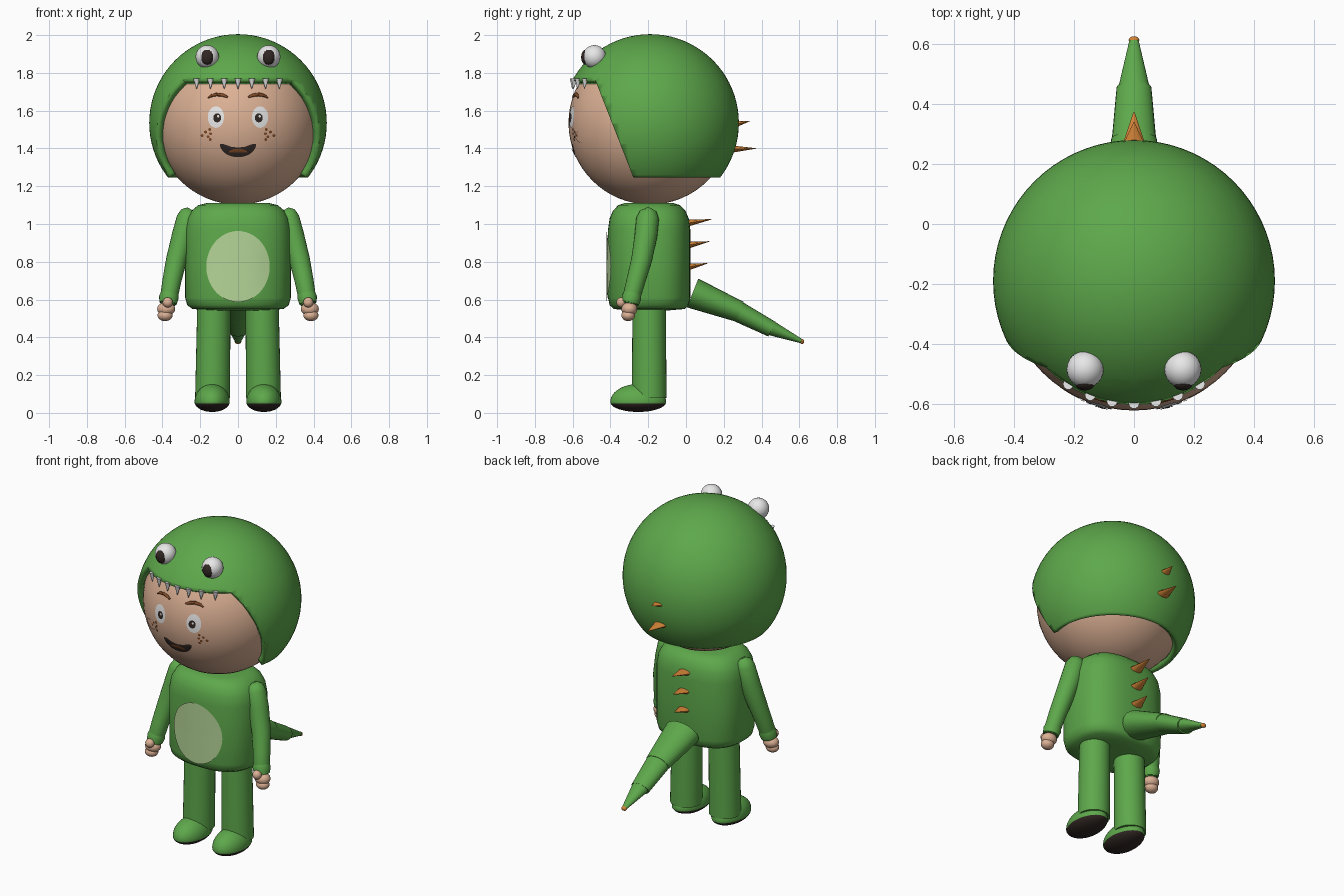
import bpy, bmesh, math
from mathutils import Vector, Matrix

cube = bpy.data.objects.get("Cube")
if cube:
    bpy.data.objects.remove(cube)


def material(name, rgb):
    m = bpy.data.materials.new(name)
    m.use_nodes = True
    m.diffuse_color = (*rgb, 1)
    m.node_tree.nodes["Principled BSDF"].inputs["Base Color"].default_value = (*rgb, 1)
    return m


GREEN = material("costume green", (.11, .39, .07))
SKIN = material("skin", (.72, .44, .30))
BELLY = material("pale green", (.46, .66, .31))
ORANGE = material("spike orange", (.68, .24, .04))
BROWN = material("hair brown", (.22, .07, .02))
WHITE = material("white", (.8, .8, .8))
DARK = material("dark", (.03, .02, .017))

HEAD = Vector((0, -.19, 1.535))
FACE_R, HOOD_R = .432, .47
BODY_Y, BODY_RX, BODY_RY, POWER = -.195, .28, .218, 2.6
made = []


def finish(name, bm, *mats):
    me = bpy.data.meshes.new(name)
    bm.to_mesh(me)
    bm.free()
    for m in mats:
        me.materials.append(m)
    ob = bpy.data.objects.new(name, me)
    bpy.context.collection.objects.link(ob)
    made.append(ob)
    return ob


def loft(name, rings, mat, cap_start=True):
    """Skin a list of equal rings of points."""
    bm = bmesh.new()
    rows = [[bm.verts.new(p) for p in ring] for ring in rings]
    n = len(rows[0])
    for a, b in zip(rows, rows[1:]):
        for i in range(n):
            j = (i + 1) % n
            bm.faces.new((a[i], a[j], b[j], b[i]))
    bm.faces.new(rows[-1])
    if cap_start:
        bm.faces.new(rows[0][::-1])
    bmesh.ops.recalc_face_normals(bm, faces=bm.faces)
    if not cap_start and sum(f.normal.y for f in bm.faces) > 0:
        bmesh.ops.reverse_faces(bm, faces=bm.faces)
    return finish(name, bm, mat)


def tube(name, path, radii, mat, wide=1, n=24):
    pts = [Vector(p) for p in path]
    rings = []
    for i, p in enumerate(pts):
        t = (pts[min(i + 1, len(pts) - 1)] - pts[max(i - 1, 0)]).normalized()
        u = (Vector((1, 0, 0)) - t * t.x).normalized()
        v = t.cross(u)
        rings.append([p + u * (wide * radii[i] * math.cos(a)) + v * (radii[i] * math.sin(a))
                      for a in (k * math.tau / n for k in range(n))])
    return loft(name, rings, mat)


def ball(name, centre, size, mat, n=24):
    bm = bmesh.new()
    bmesh.ops.create_uvsphere(bm, u_segments=n, v_segments=n // 2, radius=1)
    bmesh.ops.transform(bm, verts=bm.verts,
                        matrix=Matrix.Translation(centre) @ Matrix.Diagonal((*size, 1)))
    return finish(name, bm, mat)


def on_face(x, z, lift=0):
    r = FACE_R + lift
    return Vector((x, HEAD.y - math.sqrt(r * r - x * x - (z - HEAD.z) ** 2), z))


def on_body(x, z, lift=0):
    return Vector((x, BODY_Y - lift - BODY_RY * (1 - abs(x / BODY_RX) ** POWER) ** (1 / POWER), z))


def patch(name, cx, cz, rx, rz, mat, lift, surface=on_face, start=0, sweep=math.tau, n=32):
    """Thin painted ellipse, or part of one, laid on a surface."""
    outline = [(rx * math.cos(start + sweep * k / n), rz * math.sin(start + sweep * k / n))
               for k in range(n)]
    mx, mz = (sum(c) / n for c in zip(*outline))
    rings = [[surface(cx + mx + (x - mx) * s, cz + mz + (z - mz) * s, lift) for x, z in outline]
             for s in (1, .75, .5, .25, .03)]
    return loft(name, rings, mat, cap_start=False)


# Head and open hood
ball("head", HEAD, (FACE_R,) * 3, SKIN, 64)
bm = bmesh.new()
bmesh.ops.create_uvsphere(bm, u_segments=72, v_segments=40, radius=HOOD_R)
bmesh.ops.translate(bm, verts=bm.verts, vec=HEAD)
brim, hem = 1.76, 1.245
corner, slope = Vector((0, -.48, brim)), Vector((0, .51, .2))
for co, no in ((Vector((0, 0, hem)), (0, 0, 1)), (corner, (0, 0, 1)), (corner, slope)):
    bmesh.ops.bisect_plane(bm, geom=bm.verts[:] + bm.edges[:] + bm.faces[:], plane_co=co, plane_no=no)
cut = []
for f in bm.faces:
    c = f.calc_center_median()
    if c.z < hem or (c.z < brim and (c - corner).dot(slope) < 0):
        cut.append(f)
bmesh.ops.delete(bm, geom=cut, context='FACES')
hood = finish("hood", bm, GREEN)
shell = hood.modifiers.new("thickness", 'SOLIDIFY')
shell.thickness, shell.offset = .036, -1

# Teeth along the brim
for i in range(-3, 4):
    x = i * .073
    y = HEAD.y - math.sqrt(.408 ** 2 - x * x)
    tube("tooth", [(x, y, 1.77), (x, y - .004, 1.714)], [.018, .001], WHITE, n=10)

# Trunk and belly
rings = []
for z, s in ((.543, .5), (.55, .86), (.57, .96), (.61, 1), (.8, 1), (.97, 1),
             (1.03, .96), (1.07, .88), (1.1, .75), (1.11, .6)):
    ring = []
    for k in range(48):
        c, d = math.cos(k * math.tau / 48), math.sin(k * math.tau / 48)
        e = 2 / POWER
        ring.append((BODY_RX * s * math.copysign(abs(c) ** e, c),
                     BODY_Y + BODY_RY * s * math.copysign(abs(d) ** e, d), z))
    rings.append(ring)
loft("body", rings, GREEN)
patch("belly", 0, .775, .168, .188, BELLY, .007, on_body, n=48)

# Mirrored parts
for side, s in (("left", 1), ("right", -1)):
    # Hood eyes
    ball(side + "_hood_eye", (s * .163, -.485, 1.885), (.062,) * 3, WHITE)
    ball(side + "_hood_pupil", (s * .163, -.531, 1.883), (.033, .024, .04), DARK)
    # Face details
    patch(side + "_eye", s * .117, 1.566, .043, .057, WHITE, .003)
    patch(side + "_pupil", s * .11, 1.562, .021, .024, DARK, .006)
    patch(side + "_eye_glint", s * .11 + .005, 1.57, .006, .007, WHITE, .008)
    brow = [(.055, 1.672), (.08, 1.682), (.11, 1.686), (.14, 1.68), (.16, 1.668)]
    tube(side + "_eyebrow", [on_face(s * x, z, .002) for x, z in brow],
         [.005, .009, .01, .008, .004], BROWN, n=10)
    patch(side + "_cheek", s * .215, 1.46, .05, .03, SKIN, .003)
    for x, z in ((.15, 1.5), (.145, 1.478), (.158, 1.462), (.172, 1.487), (.19, 1.468), (.147, 1.448)):
        patch(side + "_freckle", s * x, z, .008, .008, BROWN, .005, n=10)
    # Arm with cuff
    arm = [(.25, -.2, 1.078), (.257, -.2, 1.065), (.265, -.203, 1.03), (.29, -.212, .94),
           (.326, -.235, .81), (.35, -.265, .7), (.365, -.288, .615), (.372, -.295, .575)]
    tube(side + "_arm", [(s * x, y, z) for x, y, z in arm],
         [.02, .045, .06, .06, .055, .05, .047, .04], GREEN)
    tube(side + "_cuff", [(s * .362, -.283, .635), (s * .366, -.288, .612), (s * .371, -.295, .58)],
         [.046, .052, .046], GREEN)
    # Hand
    ball(side + "_palm", (s * .38, -.3, .55), (.048, .042, .036), SKIN)
    ball(side + "_fingers", (s * .386, -.306, .516), (.04, .036, .03), SKIN)
    ball(side + "_thumb", (s * .372, -.343, .585), (.027, .026, .027), SKIN)
    # Leg
    tube(side + "_leg", [(s * .127, -.195, .6), (s * .135, -.195, .08)], [.088, .092], GREEN, n=32)
    # Foot with dark sole
    bm = bmesh.new()
    bmesh.ops.create_uvsphere(bm, u_segments=40, v_segments=24, radius=1)
    for v in bm.verts:
        x, y, z = v.co
        v.co = (s * .137 + .093 * x, -.253 + .148 * y, .058 + z * (.095 if z > 0 else .053))
    bmesh.ops.bisect_plane(bm, geom=bm.verts[:] + bm.edges[:] + bm.faces[:],
                           plane_co=(0, 0, .05), plane_no=(0, 0, 1))
    for f in bm.faces:
        f.material_index = int(f.calc_center_median().z < .05)
    finish(side + "_foot", bm, GREEN, DARK)

# Mouth and tongue
patch("mouth", 0, 1.424, .096, .07, DARK, .003, start=math.pi, sweep=math.pi * 1.03)
patch("tongue", 0, 1.378, .05, .02, BROWN, .006, start=0, sweep=math.pi * 1.03)

# Jointed tail, each section tucked into the one before
tail = [((.035, .635), (.285, .535), .082, .056), ((.25, .55), (.455, .443), .057, .043),
        ((.425, .46), (.615, .378), .044, .011)]
for (y0, z0), (y1, z1), r0, r1 in tail:
    tube("tail_section", [(0, y0, z0), (0, y1, z1)], [r0, r1], GREEN, wide=1.35)
ball("tail_tip", (0, .614, .378), (.018, .012, .014), ORANGE, 12)

# Spikes down the back
for y, z, length in ((.25, 1.525, .088), (.25, 1.397, .122), (.01, 1.005, .125),
                     (.01, .888, .115), (.01, .772, .105)):
    rise = 0.003 if z == 1.397 else .02
    tube("back_spike", [(0, y, z), (0, y + length, z + rise)], [.018, .001], ORANGE, wide=2.4, n=8)

# Smooth shading with crisp edges
bpy.ops.object.select_all(action='DESELECT')
for ob in made:
    ob.select_set(True)
bpy.context.view_layer.objects.active = made[0]
bpy.ops.object.shade_smooth_by_angle(angle=math.radians(40))
